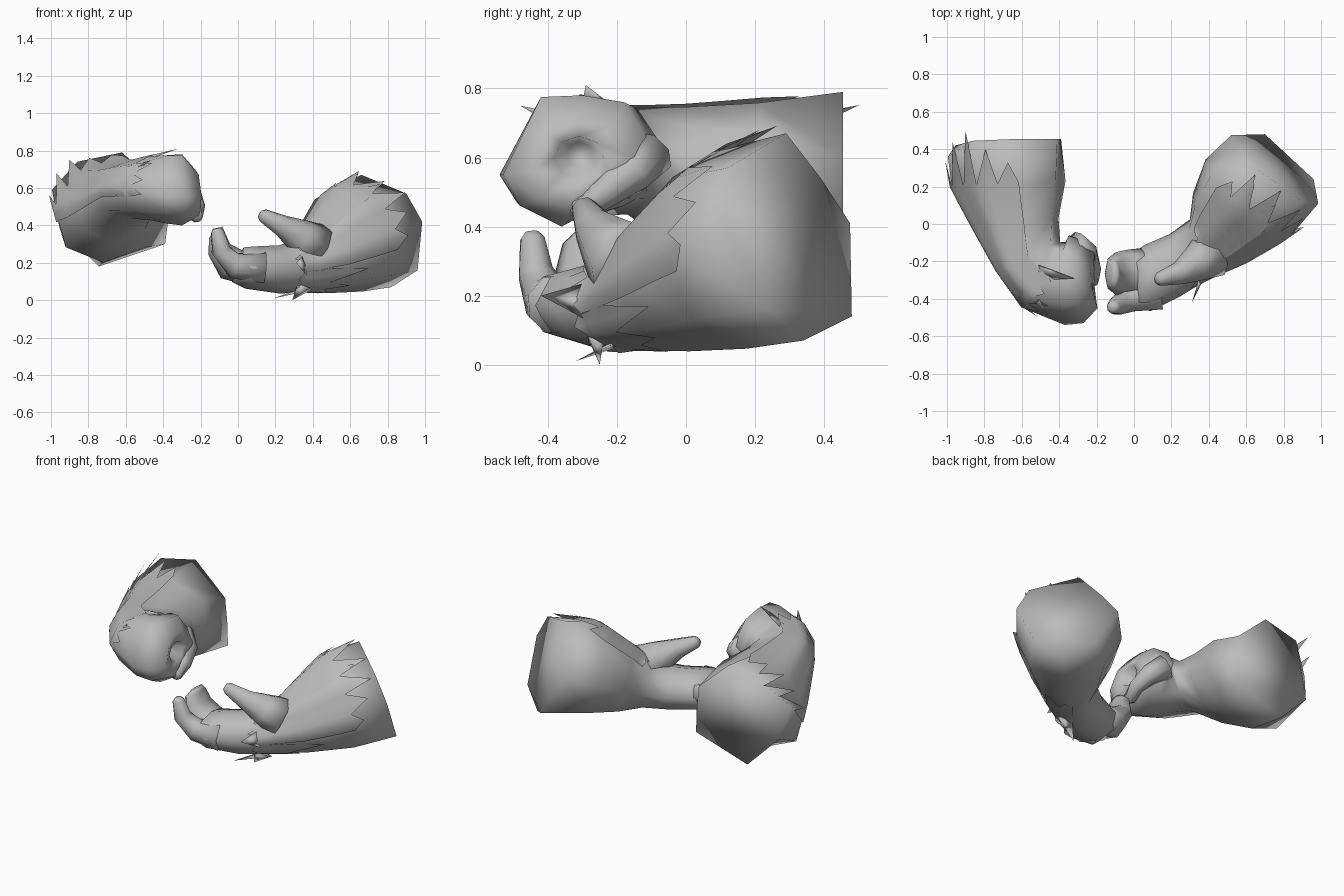
import bpy, bmesh, math
from mathutils import Vector as V

if "Cube" in bpy.data.objects:
    bpy.data.objects.remove(bpy.data.objects["Cube"])

SIDES = 8
grey = bpy.data.materials.new("grey")
grey.diffuse_color = (0.5, 0.5, 0.5, 1)
grey.use_nodes = True
grey.node_tree.nodes["Principled BSDF"].inputs["Base Color"].default_value = grey.diffuse_color


def finish(name, bm, closed=True):
    if closed:
        bmesh.ops.recalc_face_normals(bm, faces=bm.faces[:])
    for f in bm.faces:
        f.smooth = True
    me = bpy.data.meshes.new(name)
    bm.to_mesh(me)
    bm.free()
    me.materials.append(grey)
    ob = bpy.data.objects.new(name, me)
    bpy.context.collection.objects.link(ob)
    return ob


def outline(section):
    """Eight ring points, from (centre, half width, half height) or given corners."""
    if len(section) == SIDES:
        return [V(p) for p in section]
    c, u, v = (V(p) for p in section)
    return [c + (u * math.cos(math.tau * i / SIDES) + v * math.sin(math.tau * i / SIDES)) * 1.03
            for i in range(SIDES)]


def loft(name, sections):
    """Capped skin through the sections."""
    bm = bmesh.new()
    rings = [[bm.verts.new(p) for p in outline(s)] for s in sections]
    for r, q in zip(rings, rings[1:]):
        for i in range(SIDES):
            j = (i + 1) % SIDES
            bm.faces.new((r[i], r[j], q[j], q[i]))
    bm.faces.new(rings[0])
    bm.faces.new(rings[-1])
    return finish(name, bm)


def digit(name, points):
    """Tapered finger through (x, y, z, radius) points with a blunt tip."""
    ps = [V(p[:3]) for p in points]
    secs = []
    for i, p in enumerate(ps):
        d = (ps[min(i + 1, len(ps) - 1)] - ps[max(i - 1, 0)]).normalized()
        side = d.cross(V((0.2, 0.9, 0.4))).normalized()
        r = points[i][3]
        secs.append((p, side * r, side.cross(d) * r))
    c, s, u = secs[-1]
    secs.append((c + d * r * 0.55, s * 0.55, u * 0.55))
    return loft(name, secs)


def surface(sections, a, t, scale):
    """Point on the arm skin; t counts sections and may run past the open end."""
    def on_ring(section):
        pts = outline(section)
        c = sum(pts, V()) / SIDES
        k = (a / math.tau * SIDES) % SIDES
        i = int(k)
        p = pts[i].lerp(pts[(i + 1) % SIDES], k - i)
        return c + (p - c) * scale
    i = max(0, min(int(math.floor(t)), len(sections) - 2))
    return on_ring(sections[i]).lerp(on_ring(sections[i + 1]), t - i)


def fur(name, sections, a0, a1, start, valley, tips, cuff, lift=1.1):
    """Fur sheet lying on the arm, with spikes at the elbow end and the cuff."""
    bm = bmesh.new()
    n = len(tips)
    cols = [math.radians(a0 + (a1 - a0) * i / (2 * n)) for i in range(2 * n + 1)]
    steps = 6
    rows = []
    for k in range(steps + 1):
        t = start + (valley - start) * k / steps
        rows.append([bm.verts.new(surface(sections, a, t, 1.03 + 0.02 * k / steps)) for a in cols])
    for r, q in zip(rows, rows[1:]):
        for i in range(2 * n):
            bm.faces.new((r[i], r[i + 1], q[i + 1], q[i]))
    for k, t in enumerate(tips):
        i = 2 * k
        for row, tt, s in ((rows[-1], t, lift), (rows[0], start + cuff[k], 1.1)):
            tip = bm.verts.new(surface(sections, cols[i + 1], tt, s))
            bm.faces.new((row[i], row[i + 1], tip))
            bm.faces.new((row[i + 1], row[i + 2], tip))
    bmesh.ops.recalc_face_normals(bm, faces=bm.faces[:])
    # sheets face away from the arm
    centre = V(sections[1][0])
    if sum((f.calc_center_median() - centre).dot(f.normal) for f in bm.faces) < 0:
        bmesh.ops.reverse_faces(bm, faces=bm.faces[:])
    return finish(name, bm, closed=False)


# Open-hand arm: elbow end to knuckles
open_arm = [
    [(.985, .11, .42), (.90, .12, .57), (.66, .29, .67), (.58, .39, .54),
     (.52, .475, .41), (.70, .48, .14), (.82, .34, .07), (.96, .24, .16)],
    ((.61, .14, .335), (.22, -.20, 0), (-.055, -.035, .28)),
    ((.46, -.02, .245), (.14, -.18, 0), (-.045, -.03, .20)),
    ((.34, -.14, .185), (.04, -.16, 0), (-.02, 0, .14)),
    ((.22, -.22, .165), (.03, -.16, 0), (0, 0, .125)),
    ((.07, -.29, .175), (.02, -.17, 0), (.03, 0, .11)),
    ((.0, -.31, .19), (.01, -.14, 0), (.03, 0, .09)),
]
loft("open_hand_arm", open_arm)

# Curled forefinger, closed group of the other fingers, and thumb
digit("open_forefinger", [(.14, -.375, .175, .085), (-.02, -.40, .185, .07),
                          (-.09, -.435, .265, .052), (-.11, -.445, .365, .036)])
loft("open_finger_group", [
    ((.07, -.26, .18), (0, -.13, 0), (.05, 0, .09)),
    ((-.03, -.26, .19), (0, -.12, 0), (.06, 0, .07)),
    ((-.10, -.265, .27), (0, -.11, 0), (.055, 0, .03)),
    ((-.115, -.27, .35), (0, -.085, 0), (.04, 0, .02)),
    ((-.105, -.27, .385), (0, -.05, 0), (.02, 0, .01)),
])
digit("open_thumb", [(.41, -.16, .285, .13), (.33, -.215, .34, .095),
                     (.24, -.265, .395, .06), (.135, -.295, .452, .037)])

# Fist arm: elbow end to the hollow in the curled hand
fist_arm = [
    [(-.395, .455, .45), (-.41, .455, .60), (-.62, .455, .79), (-.86, .445, .74),
     (-.995, .36, .59), (-.955, .42, .39), (-.745, .44, .18), (-.39, .455, .30)],
    ((-.67, .21, .48), (.295, .02, 0), (.05, 0, .27)),
    ((-.63, .00, .53), (.22, .03, 0), (.04, 0, .21)),
    ((-.57, -.17, .59), (.17, .07, 0), (0, 0, .15)),
    ((-.48, -.27, .60), (.12, .17, 0), (0, 0, .165)),
]
fist_hand = [
    [(-.35, -.06, .62), (-.38, -.14, .74), (-.38, -.28, .775), (-.37, -.42, .775),
     (-.37, -.54, .55), (-.38, -.49, .47), (-.38, -.36, .41), (-.36, -.18, .46)],
    [(-.27, -.09, .62), (-.30, -.18, .76), (-.30, -.30, .78), (-.30, -.42, .775),
     (-.27, -.53, .55), (-.28, -.48, .46), (-.30, -.36, .40), (-.28, -.21, .48)],
    [(-.21, -.16, .60), (-.24, -.22, .69), (-.23, -.31, .70), (-.21, -.40, .67),
     (-.195, -.45, .56), (-.20, -.42, .48), (-.21, -.34, .45), (-.20, -.24, .50)],
    ((-.22, -.31, .60), (0, .07, 0), (0, 0, .06)),
    ((-.33, -.31, .61), (0, .035, 0), (0, 0, .035)),
]
fist_arm += fist_hand
loft("fist_arm", fist_arm)

# Thumb folded across the fist
digit("fist_thumb", [(-.33, -.11, .61, .075), (-.25, -.16, .55, .06),
                     (-.22, -.24, .495, .045), (-.225, -.31, .445, .035)])

# Fur layers on the outside of each forearm
fur("open_arm_fur_main", open_arm, -15, 100, 3.15, .9,
    [.65, .4, .15, .05, .1], [.2, .4, .2, .2, .1])
fur("open_arm_fur_cuff", open_arm, -95, -15, 3.25, 2.5,
    [2.3, 1.9, 1.6], [.15, .3, .2], 1.06)
fur("open_arm_fur_upper", open_arm, 50, 120, 2.6, 1.1,
    [.4, .3, .65], [.1, .2, .1], 1.12)
fur("fist_arm_fur", fist_arm, 90, 195, 4.1, .95,
    [.5, .2, -.3, -.25, .1], [.4, .3, .5, .3, .3], 1.07)


# Loose tufts at the cuffs
def tuft(name, a, b, tip):
    bm = bmesh.new()
    a, b, tip = V(a), V(b), V(tip)
    mid = (a + b) / 2 + (b - a).cross(tip - a).normalized() * .015
    vs = [bm.verts.new(p) for p in (a, b, tip, mid)]
    for f in ((0, 1, 2), (0, 3, 1), (1, 3, 2), (2, 3, 0)):
        bm.faces.new([vs[i] for i in f])
    return finish(name, bm)


tuft("open_cuff_tuft_bottom", (.40, -.22, .055), (.30, -.20, .05), (.19, -.32, .01))
tuft("open_cuff_tuft_low", (.40, -.24, .06), (.32, -.29, .09), (.29, -.25, 0))
tuft("open_cuff_tuft_front", (.38, -.27, .12), (.35, -.28, .24), (.31, -.42, .20))
tuft("fist_cuff_tuft_top", (-.56, -.20, .74), (-.46, -.30, .76), (-.32, -.29, .81))
tuft("fist_cuff_tuft_front", (-.60, -.36, .68), (-.52, -.38, .73), (-.46, -.48, .75))
